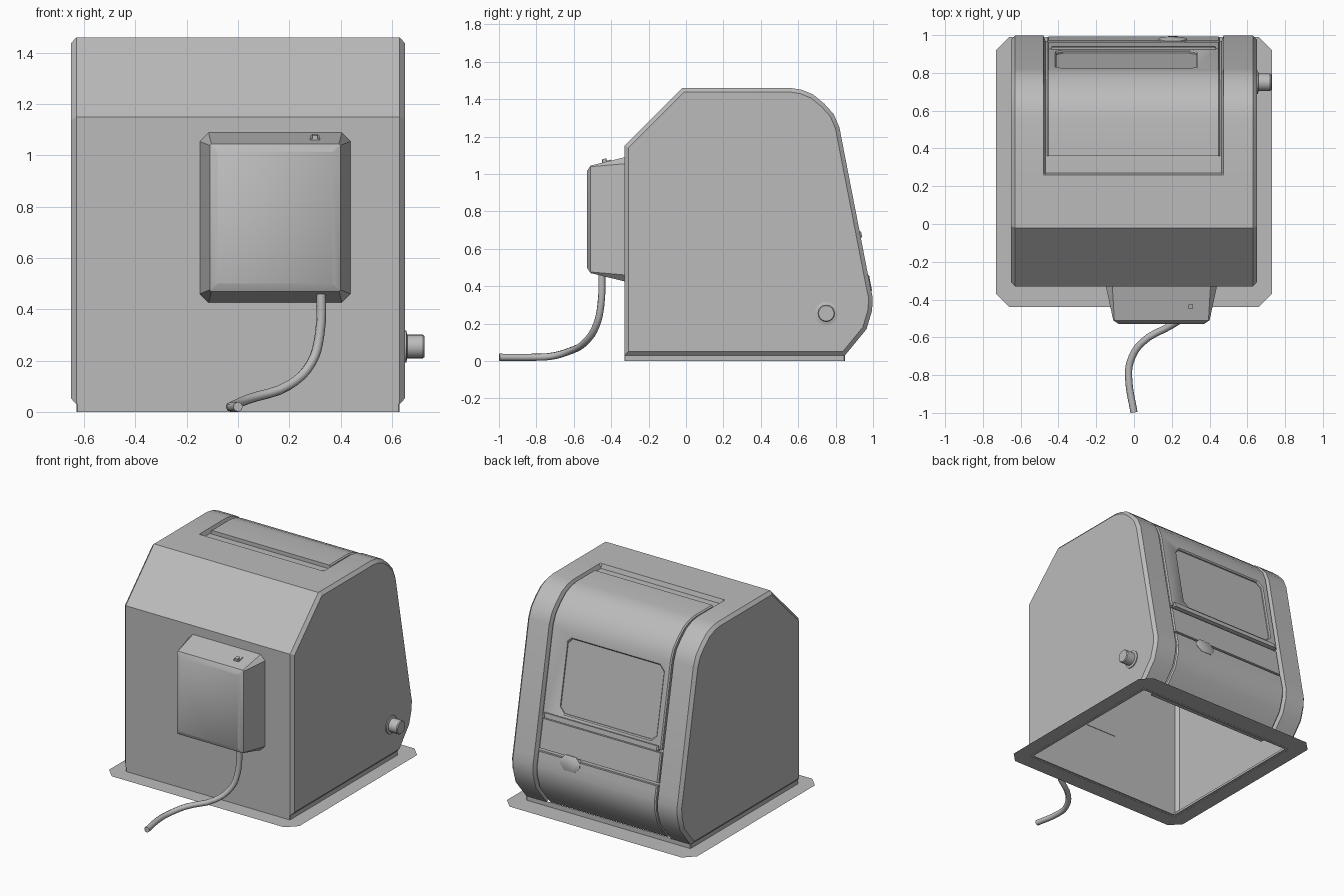
import bpy, bmesh, math
from mathutils import Matrix, Vector

if "Cube" in bpy.data.objects:
    bpy.data.objects.remove(bpy.data.objects["Cube"])

grey = bpy.data.materials.new("plain_grey")
grey.use_nodes = True
COLOUR = (0.5, 0.5, 0.5, 1)
grey.diffuse_color = COLOUR
grey.node_tree.nodes["Principled BSDF"].inputs["Base Color"].default_value = COLOUR


def finish(name, bm):
    bmesh.ops.recalc_face_normals(bm, faces=bm.faces)
    mesh = bpy.data.meshes.new(name)
    bm.to_mesh(mesh)
    bm.free()
    mesh.materials.append(grey)
    ob = bpy.data.objects.new(name, mesh)
    bpy.context.collection.objects.link(ob)
    bpy.ops.object.select_all(action='DESELECT')
    ob.select_set(True)
    bpy.context.view_layer.objects.active = ob
    bpy.ops.object.shade_smooth_by_angle(angle=math.radians(28))
    return ob


def offset(path, d, closed=False):
    """Move a (y, z) path outwards by d with mitred corners."""
    out, n = [], len(path)
    for i, p in enumerate(path):
        p = Vector(p)
        dirs = []
        if closed or i > 0:
            dirs.append((p - Vector(path[i - 1])).normalized())
        if closed or i < n - 1:
            dirs.append((Vector(path[(i + 1) % n]) - p).normalized())
        normals = [Vector((-t.y, t.x)) for t in dirs]
        m = sum(normals, Vector((0, 0))).normalized()
        out.append(tuple(p + m * d / m.dot(normals[0])))
    return out


def loft(name, rings, caps=True, open_inside=False):
    """Skin equal-length rings of 3D points."""
    bm = bmesh.new()
    vs = [[bm.verts.new(p) for p in r] for r in rings]
    n = len(rings[0])
    for k in range(len(vs) - 1):
        outer = k in (0, len(vs) - 2)
        for i in range(n - 1 if open_inside and not outer else n):
            j = (i + 1) % n
            bm.faces.new((vs[k][i], vs[k][j], vs[k + 1][j], vs[k + 1][i]))
    if caps:
        bm.faces.new(vs[0])
        bm.faces.new(vs[-1])
    return finish(name, bm)


def at_x(x, path):
    return [(x, y, z) for y, z in path]


def octagon(x0, x1, y0, y1, c):
    """Rectangle with cut corners."""
    return [(x0 + c, y0), (x1 - c, y0), (x1, y0 + c), (x1, y1 - c),
            (x1 - c, y1), (x0 + c, y1), (x0, y1 - c), (x0, y0 + c)]


def panel(name, path, x0, x1, top, bottom):
    """Curved panel following the outer profile, with chamfered sides."""
    c = 0.008
    low = offset(path, bottom)[::-1]
    full, edge = offset(path, top) + low, offset(path, top - c) + low
    return loft(name, [at_x(x0, edge), at_x(x0 + c, full),
                       at_x(x1 - c, full), at_x(x1, edge)])


# Housing: side profile lofted across, with a shallow channel round the back
front = [(-.33, .03), (-.33, 1.15), (-.02, 1.46), (.26, 1.46)]
curve = [(.56, 1.46), (.62, 1.45), (.68, 1.425), (.74, 1.375), (.79, 1.32), (.82, 1.25)]
belly = [(.985, .40), (.998, .34), (.995, .27), (.965, .17), (.85, .03)]
back = [(.27, 1.46)] + curve + belly
profile = front + back
side = offset(profile, -.022, True)
channel = front + offset(back, -.03)
loft("housing", [at_x(-.65, side), at_x(-.63, profile), at_x(-.48, profile),
                 at_x(-.468, channel), at_x(.463, channel), at_x(.475, profile),
                 at_x(.63, profile), at_x(.65, side)], open_inside=True)

# Base skirt and flat flange
skirt = octagon(-.63, .63, -.33, .85, .005)
loft("base_skirt", [[(x, y, z) for x, y in skirt] for z in (0, .035)], caps=False)
loft("base_flange", [[(x, y, .001) for x, y in octagon(-.73, .73, -.44, .99, .07)],
                     [(x, y, .001) for x, y in octagon(-.61, .61, -.31, .83, .01)]],
     caps=False)

# Rear door with a recessed window
X0, X1 = -.46, .455
door = panel("rear_door", [(.36, 1.46)] + curve + [(.932, .67)], X0, X1, -.004, -.032)
tilt = Matrix.Rotation(math.radians(-79), 4, 'X')
place = Matrix.Translation((-.04, .877, .957)) @ tilt
cut = octagon(-.37, .37, -.245, .245, .035)
rim = octagon(-.385, .385, -.26, .26, .04)
cutter = loft("window_cutter", [[place @ Vector((x, y, z)) for x, y in ring]
                                for ring, z in ((cut, -.02), (cut, -.012), (rim, .004), (rim, .05))])
cutter.hide_render = True
cutter.hide_viewport = True
cutter.display_type = 'WIRE'
mod = door.modifiers.new("window", 'BOOLEAN')
mod.object = cutter
mod.operation = 'DIFFERENCE'
mod.solver = 'EXACT'
panel("door_lip", [(.928, .692), (.934, .66)], X0 + .02, X1 - .02, .008, -.02)

# Lower back panels
panel("middle_panel", [(.937, .648), (.974, .457)], X0, X1, -.01, -.032)
panel("lower_panel", [(.978, .437)] + belly, X0, X1, -.006, -.032)
latch = [octagon(-w, w, -h, h, .035) for w, h in ((.075, .05), (.075, .05), (.06, .038))]
spot = Matrix.Translation((.205, .977, .415)) @ tilt
loft("latch", [[spot @ Vector((x, y, z)) for x, y in ring]
               for ring, z in zip(latch, (-.03, .002, .01))])

# Ledge inside the open base, below the door
loft("inner_ledge", [[(x, y, z) for x, y in octagon(-.48, .48, .74, .80, .005)]
                     for z in (.05, .07)])

# Control box on the front, tapering outwards
loft("control_box", [[(x, y, z) for x, z in octagon(*b, c)] for y, b, c in (
    (-.325, (-.15, .44, .425, 1.09), .035),
    (-.51, (-.11, .40, .47, 1.045), .006),
    (-.53, (-.08, .37, .50, 1.015), .002))])

# Rocker switch on the sloping top of the box
for name, x0, x1, y0, y1, h in (("switch_base", .28, .32, -.45, -.40, .005),
                                ("switch_rocker", .288, .312, -.45, -.425, .018)):
    top = lambda y: 1.09 + (y + .325) * .243
    loft(name, [[(x, y, top(y) + d) for x, y in octagon(x0, x1, y0, y1, .003)]
                for d in (-.01, h)])

# Power cord
cord = bpy.data.curves.new("power_cord", 'CURVE')
cord.dimensions = '3D'
cord.bevel_depth = .019
cord.bevel_resolution = 2
cord.resolution_u = 4
cord.use_fill_caps = True
route = [(.325, -.45, .50), (.318, -.455, .30), (.285, -.48, .19), (.20, -.535, .105),
         (.04, -.63, .05), (-.02, -.73, .024), (-.028, -.82, .02), (0, -.998, .02)]
spline = cord.splines.new('BEZIER')
spline.bezier_points.add(len(route) - 1)
for bp, co in zip(spline.bezier_points, route):
    bp.co = co
    bp.handle_left_type = bp.handle_right_type = 'AUTO'
cord.materials.append(grey)
bpy.context.collection.objects.link(bpy.data.objects.new("power_cord", cord))


# Turned knob on the left side
def circle(x, r):
    return [(x, .75 + r * math.cos(a * math.tau / 24), .255 + r * math.sin(a * math.tau / 24))
            for a in range(24)]


loft("side_knob", [circle(x, r) for x, r in (
    (.645, .062), (.656, .062), (.66, .046), (.721, .046), (.727, .041))])
